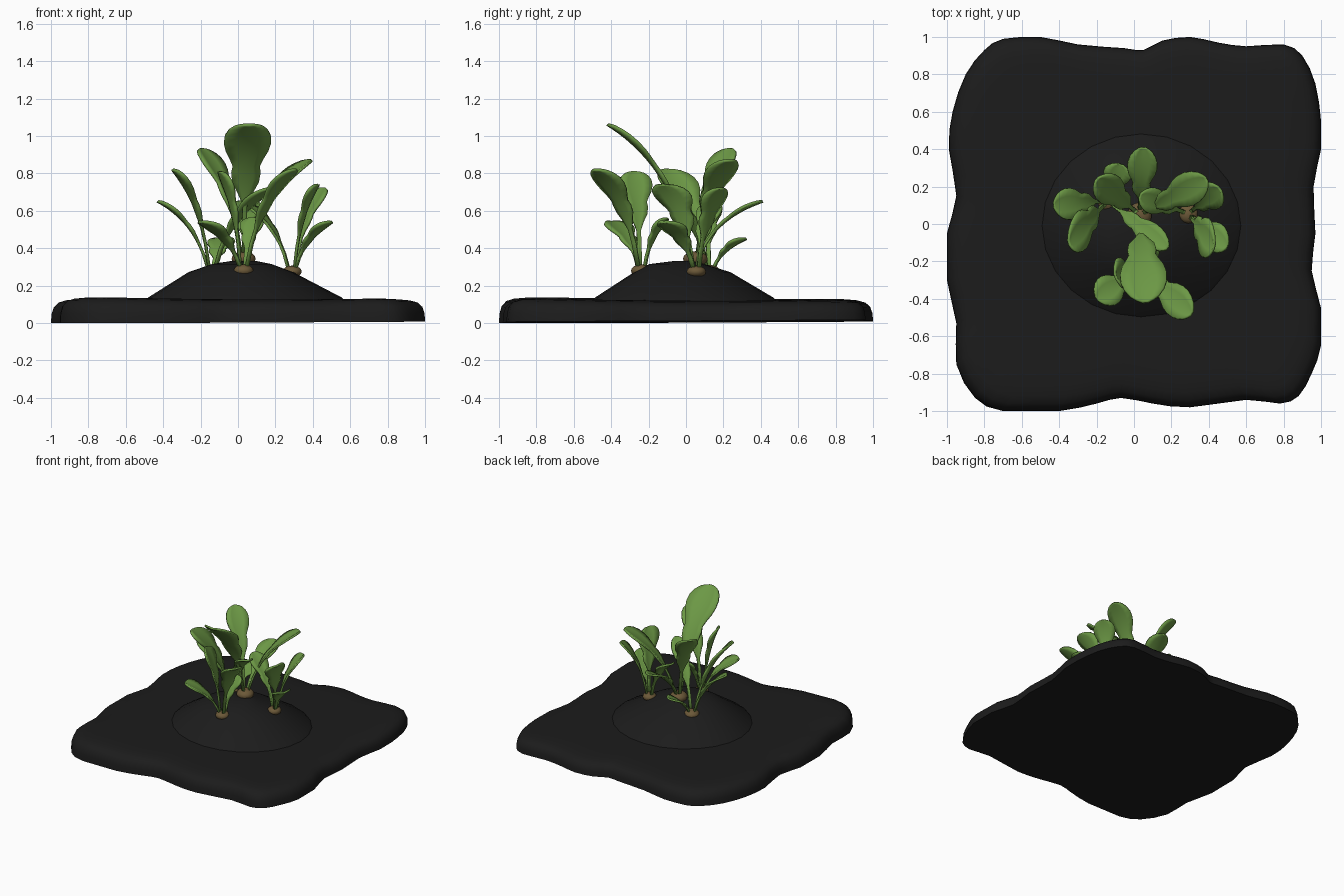
import bpy, bmesh, math
from mathutils import Vector, Matrix

if "Cube" in bpy.data.objects:
    bpy.data.objects.remove(bpy.data.objects["Cube"])


def material(name, rgb):
    m = bpy.data.materials.new(name)
    m.diffuse_color = (*rgb, 1)
    m.use_nodes = True
    m.node_tree.nodes["Principled BSDF"].inputs["Base Color"].default_value = m.diffuse_color
    return m


SOIL = material("dark_soil", (0.0115, 0.0115, 0.0115))
GREEN = material("leaf_green", (0.15, 0.315, 0.06))
BROWN = material("root_brown", (0.15, 0.1, 0.04))


def make(name, bm, mat, angle=40):
    bmesh.ops.recalc_face_normals(bm, faces=bm.faces[:])
    me = bpy.data.meshes.new(name)
    bm.to_mesh(me)
    bm.free()
    me.materials.append(mat)
    ob = bpy.data.objects.new(name, me)
    bpy.context.collection.objects.link(ob)
    bpy.ops.object.select_all(action='DESELECT')
    ob.select_set(True)
    bpy.context.view_layer.objects.active = ob
    bpy.ops.object.shade_smooth_by_angle(angle=math.radians(angle))
    return ob


def skin(bm, rings, bottom=True):
    """Bridge closed rings of equal length and cap the ends."""
    vs = [[bm.verts.new(p) for p in r] for r in rings]
    n = len(vs[0])
    for a, b in zip(vs, vs[1:]):
        for i in range(n):
            bm.faces.new((a[i], a[(i + 1) % n], b[(i + 1) % n], b[i]))
    if bottom:
        bm.faces.new(vs[0][::-1])
    bm.faces.new(vs[-1])


# Soil slab with a wavy outline, rounded upper edge and slightly raised corners
OUTLINE = [(-.95, .15), (-.99, .4), (-.97, .6), (-.9, .8), (-.8, .93), (-.7, .99), (-.5, 1),
           (-.3, .96), (-.05, .94), (.05, .93), (.15, .98), (.3, 1), (.45, .97), (.6, .95),
           (.8, .96), (.9, .9), (.97, .75), (1, .55), (1, .4), (.96, .2), (.97, -.05),
           (.95, -.25), (1, -.45), (1, -.65), (.95, -.8), (.88, -.92), (.78, -.96), (.6, -.94),
           (.3, -.98), (.1, -.96), (-.07, -.93), (-.2, -.96), (-.4, -1), (-.7, -1),
           (-.85, -.93), (-.95, -.75), (-.95, -.53), (-1, -.3), (-1, -.05)]
smooth = []
for i, p in enumerate(OUTLINE):
    q, o, s = OUTLINE[(i + 1) % len(OUTLINE)], OUTLINE[i - 1], OUTLINE[(i + 2) % len(OUTLINE)]
    mid = [max(-1, min(1, (9 * (p[k] + q[k]) - o[k] - s[k]) / 16)) for k in (0, 1)]
    smooth += [p, tuple(mid)]


def slab_point(x, y, s, f):
    x, y = x * s, y * s
    top = .123 + .026 * x * x * y * y - .005 * (x + y)
    low = max(0, .007 + .005 * (x + y))
    return (x, y, low + (top - low) * f)


bm = bmesh.new()
skin(bm, [[slab_point(x, y, s, f) for x, y in smooth] for s, f in
          [(1, 0), (.997, .35), (.985, .64), (.96, .83), (.92, .93), (.86, .985), (.78, 1),
           (.65, 1), (.5, 1), (.3, 1)]])
make("soil_slab", bm, SOIL)

# Low mound of earth, slightly off centre
bm = bmesh.new()
N = 24
rings = []
for r, z, cx, cy in [(.54, .115, .037, -.01), (.515, .138, .037, -.01), (.28, .272, .015, -.02),
                     (.16, .315, .02, -.05), (.06, .333, .03, 0)]:
    rings.append([(cx + r * math.cos(a), cy + r * .92 * math.sin(a), z)
                  for a in (2 * math.pi * i / N for i in range(N))])
skin(bm, rings, bottom=False)
make("soil_mound", bm, SOIL)


# Leaf: curved stalk, a small lower lobe, then a long oval blade
PROFILE = [(0, 0), (.2, 0), (.32, .08), (.4, .33), (.47, .56), (.54, .62), (.59, .57),
           (.65, .72), (.71, .9), (.78, 1), (.85, .98), (.91, .84), (.96, .6), (.985, .36),
           (1, .12)]


def leaf(bm, base, tip, width, turn):
    d = tip - base
    ctrl = base + Vector((d.x * .22, d.y * .22, d.z * .7))
    side = Matrix.Rotation(math.radians(turn), 3, 'Z') @ Vector((-d.y, d.x, 0)).normalized()
    rows = []
    for t, w in PROFILE:
        p = base * (1 - t) ** 2 + ctrl * 2 * t * (1 - t) + tip * t * t
        tangent = ((ctrl - base) * (1 - t) + (tip - ctrl) * t).normalized()
        up = tangent.cross(side).normalized()
        if up.z < 0:
            up.negate()
        h = max(width / 2 * w, .011)
        rows.append([bm.verts.new(p + side * h * k + up * h * .15 * k * k)
                     for k in (-1, -.5, 0, .5, 1)])
    for a, b in zip(rows, rows[1:]):
        for i in range(4):
            bm.faces.new((a[i], a[i + 1], b[i + 1], b[i]))


# Each plant: root crown position, crown radius, leaves as (tip x, y, z, width, turn)
PLANTS = {
    "front": ((.03, -.24, .28), .054, [(.31, -.48, .82, .17, 10), (-.2, -.4, .54, .17, 0),
                                       (-.1, -.28, .81, .18, 0), (.09, -.1, .56, .13, 0)]),
    "right": ((.29, .055, .275), .052, [(.43, -.12, .74, .2, 40), (.5, -.12, .54, .15, 15),
                                        (.46, .19, .72, .16, 0), (.03, .15, .64, .14, 0)]),
    "middle": ((.03, .05, .343), .066, [(.06, -.42, 1.06, .25, 0), (.39, .24, .87, .18, 0),
                                        (.05, .41, .65, .16, 0), (-.2, .24, .93, .17, 0)]),
    "left": ((-.14, .125, .275), .058, [(-.43, .1, .65, .17, 0), (-.35, -.1, .82, .2, -35),
                                        (-.07, .32, .45, .15, 0), (.18, -.13, .72, .13, 0)]),
}
for name, (crown, r, leaves) in PLANTS.items():
    c = Vector(crown)
    # root crown poking out of the earth
    bm = bmesh.new()
    bmesh.ops.create_uvsphere(bm, u_segments=14, v_segments=8, radius=r)
    bmesh.ops.scale(bm, vec=(1, 1, .62), verts=bm.verts)
    bmesh.ops.translate(bm, vec=c, verts=bm.verts)
    make(name + "_root_crown", bm, BROWN, 60)
    # leaves
    bm = bmesh.new()
    for x, y, z, w, turn in leaves:
        out = Vector((x - c.x, y - c.y, 0)).normalized() * .018
        leaf(bm, c + out, Vector((x, y, z)), w, turn)
    ob = make(name + "_leaves", bm, GREEN, 60)
    solid = ob.modifiers.new("thickness", 'SOLIDIFY')
    solid.thickness = .014
    solid.offset = 0
